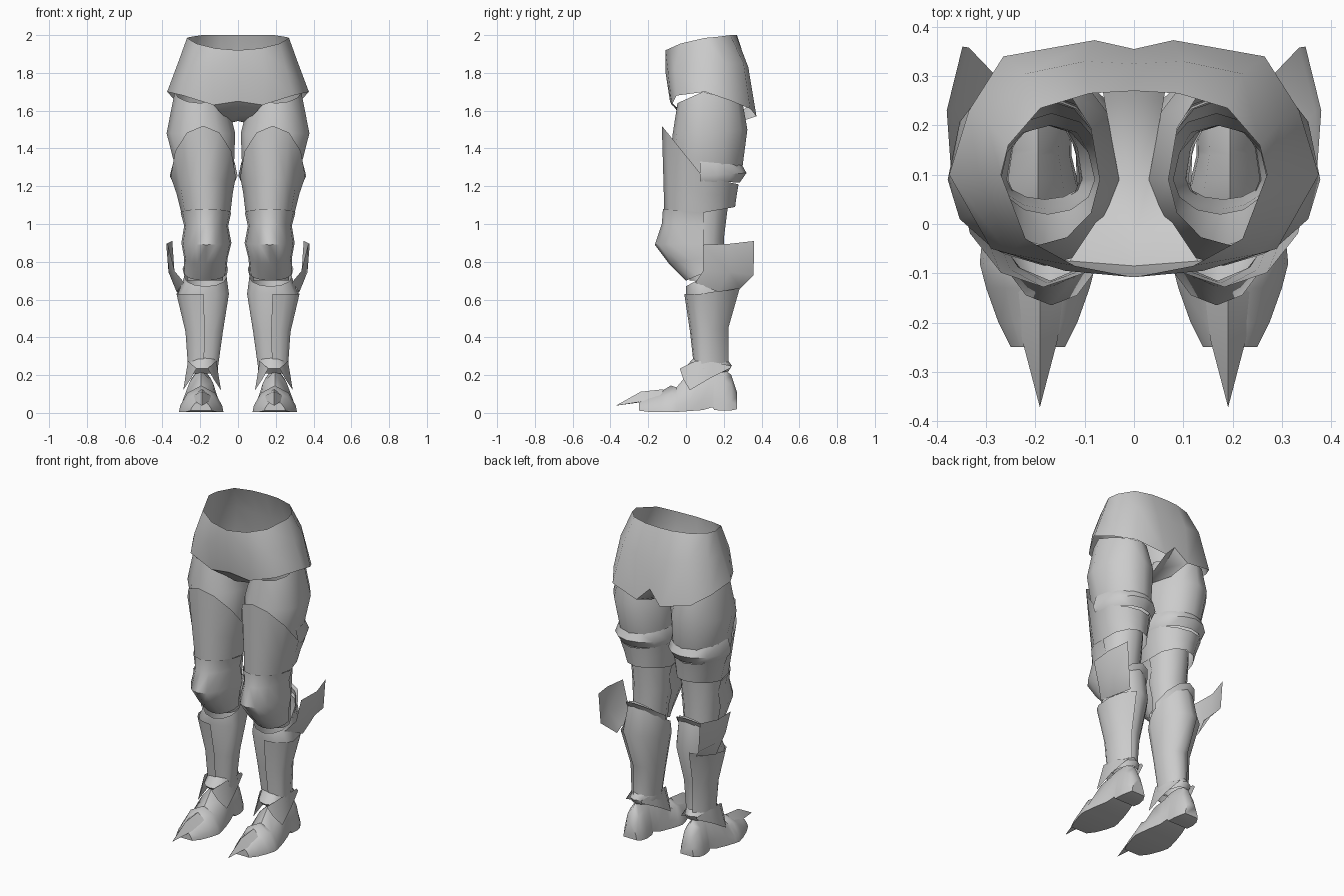
import bpy, bmesh, math

steel = bpy.data.materials.new("plain_grey")
steel.diffuse_color = (0.6, 0.6, 0.6, 1)


def build(name, verts, faces, mirror=True, angle=50):
    """Make a mesh object, mirrored across x, smooth with sharp creases."""
    me = bpy.data.meshes.new(name)
    me.from_pydata(verts, [], faces)
    bm = bmesh.new()
    bm.from_mesh(me)
    if mirror:
        geo = bm.verts[:] + bm.faces[:]
        dup = bmesh.ops.duplicate(bm, geom=geo)["geom"]
        for v in dup:
            if isinstance(v, bmesh.types.BMVert):
                v.co.x *= -1
        bmesh.ops.reverse_faces(bm, faces=[f for f in dup if isinstance(f, bmesh.types.BMFace)])
    bmesh.ops.remove_doubles(bm, verts=bm.verts, dist=0.0005)
    bm.to_mesh(me)
    bm.free()
    me.materials.append(steel)
    ob = bpy.data.objects.new(name, me)
    bpy.context.collection.objects.link(ob)
    bpy.ops.object.select_all(action="DESELECT")
    ob.select_set(True)
    bpy.context.view_layer.objects.active = ob
    bpy.ops.object.shade_smooth_by_angle(angle=math.radians(angle))
    return ob


def grid(name, rows, closed=False, **kw):
    """Skin rows of points with quads."""
    n = len(rows[0])
    faces = []
    for r in range(len(rows) - 1):
        for c in range(n if closed else n - 1):
            d = (c + 1) % n
            faces.append((r * n + c, (r + 1) * n + c, (r + 1) * n + d, r * n + d))
    return build(name, [p for row in rows for p in row], faces, **kw)


def shell(name, rings, a0=0, a1=360, steps=12, cy=0.09, grow=0.0):
    """Leg plate. Ring: x inner, x outer, y front, y back, z front, z side, z back."""
    closed = a1 - a0 == 360
    rows = []
    for xi, xo, yf, yb, zf, zs, zb in rings:
        row = []
        for k in range(steps if closed else steps + 1):
            t = math.radians(a0 + (a1 - a0) * k / steps)
            c, s = math.cos(t), math.sin(t)
            cx, rx = (xi + xo) / 2, (xo - xi) / 2 + grow
            ry = (cy - yf if c > 0 else yb - cy) + grow
            z = zs * (1 - abs(c)) + abs(c) * (zf if c > 0 else zb)
            row.append((cx + rx * s, cy - ry * c, z))
        rows.append(row)
    return grid(name, rows, closed)


# hip shell, half profile from front centre to back centre
hip = [
    [(0, -.108, 1.92), (.12, -.085, 1.93), (.22, -.03, 1.955), (.27, .10, 1.985),
     (.255, .16, 1.99), (.19, .235, 2), (0, .27, 2)],
    [(0, -.108, 1.80), (.14, -.095, 1.80), (.255, -.06, 1.82), (.315, .10, 1.86),
     (.30, .21, 1.85), (.22, .305, 1.85), (0, .325, 1.83)],
    [(0, -.085, 1.65), (.13, -.075, 1.63), (.29, -.05, 1.68), (.375, .10, 1.70),
     (.335, .23, 1.655), (.265, .34, 1.61), (.07, .373, 1.65)],
]
hip[2][6] = (0, .355, 1.65)
for row, p in zip(hip, [(.09, .265, 2), (.10, .33, 1.83), (.08, .373, 1.57)]):
    row.insert(6, p)
grid("hip_shell", hip, angle=60)

# crotch saddle joining the front and back hems
grid("crotch", [
    [(0, -.085, 1.65), (0, -.03, 1.575), (0, .09, 1.545), (0, .25, 1.56), (0, .355, 1.65)],
    [(.13, -.075, 1.63), (.08, 0, 1.575), (.03, .09, 1.54), (.06, .25, 1.53), (.08, .373, 1.57)],
], angle=60)

# upper thigh
shell("upper_thigh", [
    (.07, .335, -.045, .30, 1.64, 1.70, 1.64),
    (.015, .378, -.07, .325, 1.48, 1.48, 1.50),
    (.02, .342, -.085, .30, 1.35, 1.34, 1.31),
    (.03, .33, -.08, .28, 1.24, 1.24, 1.23)])
# flared lip behind the thigh
shell("thigh_lip", [
    (.018, .342, -.085, .298, 1.34, 1.33, 1.31),
    (.002, .362, -.10, .32, 1.26, 1.255, 1.27),
    (.015, .348, -.09, .285, 1.22, 1.225, 1.22)], 85, 275, 8)
# thigh plate with a peak in front
shell("thigh_plate", [
    (.012, .356, -.128, .278, 1.52, 1.25, 1.21),
    (.028, .325, -.12, .268, 1.25, 1.16, 1.15),
    (.04, .30, -.115, .26, 1.07, 1.06, 1.09)])
# inner leg seen behind the knee
shell("inner_leg", [
    (.05, .285, -.05, .225, 1.12, 1.12, 1.12),
    (.06, .28, -.05, .20, .92, .92, .92),
    (.08, .27, .02, .20, .70, .70, .70)])
# knee cap
shell("knee_cap", [
    (.036, .304, -.122, .2, 1.08, 1.06, 1.06),
    (.052, .285, -.128, .2, 1.0, .99, 1.0),
    (.035, .30, -.165, .2, .89, .90, .9),
    (.055, .285, -.09, .2, .79, .82, .8),
    (.062, .285, 0, .2, .70, .74, .7)], -92, 92, 8)

# greave with a raised rear edge
greave = [
    (.06, .285, 0, .255, .67, .72, .87),
    (.048, .318, 0, .285, .63, .63, .67),
    (.08, .27, .03, .22, .43, .43, .45),
    (.105, .257, .05, .22, .25, .25, .27)]
shell("greave", greave)
shell("greave_outer_plate", greave[1:], 0, 165, 6, grow=.009)
shell("greave_rear_lip", [
    (.05, .295, 0, .28, .7, .74, .87),
    (.06, .285, 0, .25, .7, .70, .82)], 100, 260, 6)

# side fin on the outer greave
grid("side_fin", [
    [(.37, .09, .89), (.38, .23, .895), (.348, .36, .91)],
    [(.335, .09, .75), (.368, .23, .745), (.335, .358, .73)],
    [(.285, .05, .69), (.325, .17, .64), (.27, .29, .66)]])

# ankle cuff and its hanging side flaps
shell("ankle_cuff", [
    (.11, .255, .04, .22, .29, .275, .28),
    (.105, .27, -.01, .243, .235, .235, .25),
    (.11, .26, .02, .225, .21, .20, .22)])
for side, label in ((1, "outer"), (-1, "inner")):
    grid("ankle_flap_" + label, [
        [(.19 + side * .03, -.033, .235), (.19 + side * .075, .05, .275),
         (.19 + side * .072, .14, .27), (.19 + side * .045, .235, .25)],
        [(.19 + side * .06, -.015, .18), (.19 + side * .10, .02, .12),
         (.19 + side * .085, .13, .185), (.19 + side * .055, .24, .24)]])

# foot: y, half width, top z, sole z
stations = [
    (.27, .045, .11, .02), (.24, .062, .20, .013), (.20, .07, .235, .012),
    (.15, .068, .25, .015), (.14, .068, .25, .03), (.09, .08, .25, .015),
    (.02, .10, .22, .01), (-.05, .115, .135, .005), (-.08, .118, .145, .004),
    (-.13, .105, .115, .004), (-.20, .08, .09, .006), (-.25, .055, .065, .012)]
profile = [(-1, 0), (-.94, .25), (-.62, .72), (0, 1), (.62, .72), (.94, .25), (1, 0)]
rows = [[(.195 + w * u, y, zb + (zt - zb) * v) for u, v in profile]
        for y, w, zt, zb in stations]
n = len(profile)
verts = [p for row in rows for p in row]
faces = [(r * n + c, r * n + (c + 1) % n, (r + 1) * n + (c + 1) % n, (r + 1) * n + c)
         for r in range(len(rows) - 1) for c in range(n)]
faces += [tuple(reversed(range(n))), tuple(range(len(verts) - n, len(verts)))]
build("foot", verts, faces)

# pointed toe spike
build("toe_spike", [
    (.191, -.372, .038), (.191, -.12, .125), (.191, -.24, .112),
    (.155, -.235, .06), (.227, -.235, .06), (.191, -.25, .055),
    (.14, -.12, .09), (.242, -.12, .09)],
    [(0, 2, 3), (0, 4, 2), (0, 3, 5), (0, 5, 4), (2, 1, 6, 3), (2, 4, 7, 1)], angle=30)
